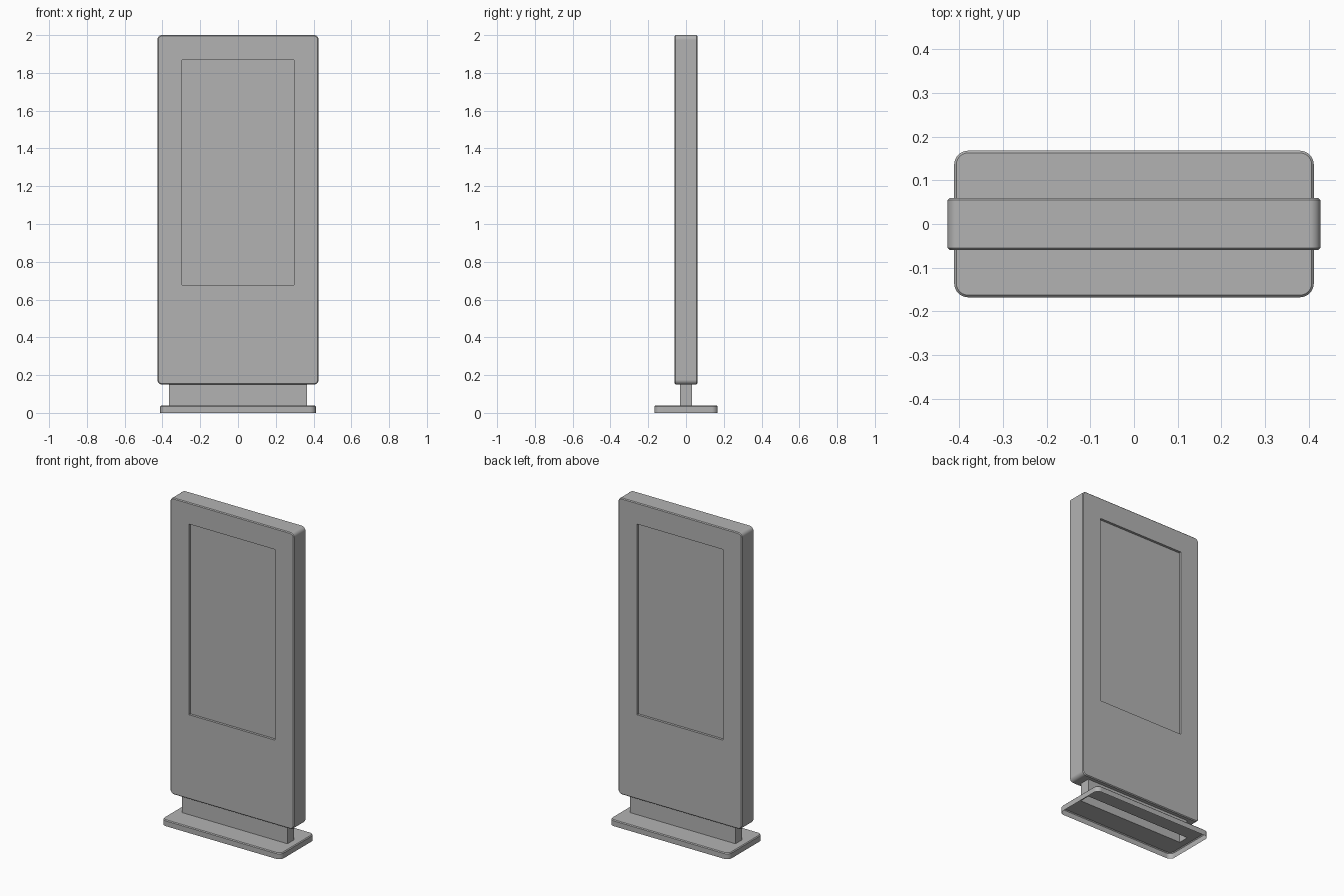
import bpy, bmesh
from math import radians
from mathutils import Matrix, Vector

if "Cube" in bpy.data.objects:
    bpy.data.objects.remove(bpy.data.objects["Cube"])

grey = bpy.data.materials.new("dark_grey")
grey.diffuse_color = (0.45, 0.45, 0.45, 1)
grey.use_nodes = True
grey.node_tree.nodes["Principled BSDF"].inputs["Base Color"].default_value = grey.diffuse_color


def add_box(bm, lo, hi):
    lo, hi = Vector(lo), Vector(hi)
    m = Matrix.Translation((lo + hi) / 2) @ Matrix.Diagonal((*(hi - lo), 1))
    bmesh.ops.create_cube(bm, size=1, matrix=m)


def round_edges(bm, test, radius, segments):
    edges = [e for e in bm.edges if test(e)]
    bmesh.ops.bevel(bm, geom=edges, offset=radius, segments=segments,
                    profile=0.5, affect='EDGES', clamp_overlap=True)


def along(axis):
    def test(e):
        d = (e.verts[1].co - e.verts[0].co).normalized()
        return abs(d[axis]) > 0.99
    return test


def on_level(axis, levels):
    return lambda e: any(all(abs(v.co[axis] - l) < 1e-5 for v in e.verts) for l in levels)


def finish(bm, name, smooth=True):
    me = bpy.data.meshes.new(name)
    bm.to_mesh(me)
    bm.free()
    me.materials.append(grey)
    ob = bpy.data.objects.new(name, me)
    bpy.context.collection.objects.link(ob)
    if smooth:
        bpy.ops.object.select_all(action='DESELECT')
        ob.select_set(True)
        bpy.context.view_layer.objects.active = ob
        bpy.ops.object.shade_smooth_by_angle(angle=radians(35))
    return ob


def keep_faces_flat(ob):
    mod = ob.modifiers.new("weighted_normals", 'WEIGHTED_NORMAL')
    mod.keep_sharp = True


NECK_X, NECK_Y = 0.365, 0.033
BASE_TOP, BODY_BOTTOM = 0.038, 0.15

# Base: rounded plate, hollow underneath, with a slot below the neck
bm = bmesh.new()
add_box(bm, (-0.412, -0.168, 0), (0.412, 0.168, BASE_TOP))
round_edges(bm, along(2), 0.032, 6)
round_edges(bm, on_level(2, [BASE_TOP]), 0.005, 1)
bm.normal_update()
bottom = [f for f in bm.faces if f.normal.z < -0.9]
top = max(bm.faces, key=lambda f: f.calc_area() if f.normal.z > 0.9 else 0)
rim = list(top.edges)
bmesh.ops.delete(bm, geom=bottom + [top], context='FACES_ONLY')
slot = [bm.verts.new((x, y, BASE_TOP)) for x, y in
        ((-NECK_X, -NECK_Y), (NECK_X, -NECK_Y), (NECK_X, NECK_Y), (-NECK_X, NECK_Y))]
rim += [bm.edges.new((slot[i], slot[(i + 1) % 4])) for i in range(4)]
bmesh.ops.triangle_fill(bm, edges=rim, use_beauty=True, normal=(0, 0, 1))
bmesh.ops.recalc_face_normals(bm, faces=bm.faces)
keep_faces_flat(finish(bm, "base"))

# Neck: open-ended sleeve between base and body
bm = bmesh.new()
add_box(bm, (-NECK_X, -NECK_Y, BASE_TOP), (NECK_X, NECK_Y, BODY_BOTTOM))
bm.normal_update()
bmesh.ops.delete(bm, geom=[f for f in bm.faces if abs(f.normal.z) > 0.9],
                 context='FACES_ONLY')
finish(bm, "neck", smooth=False)

# Body: upright slab with rounded corners and chamfered front and back rims
bm = bmesh.new()
add_box(bm, (-0.427, -0.06, BODY_BOTTOM), (0.427, 0.06, 2))
round_edges(bm, along(1), 0.025, 6)
round_edges(bm, on_level(1, [-0.06, 0.06]), 0.005, 1)
body = finish(bm, "body")

# Screen recesses on both faces
bm = bmesh.new()
for side in (-1, 1):
    y0, y1 = sorted((side * 0.045, side * 0.1))
    add_box(bm, (-0.297, y0, 0.677), (0.297, y1, 1.867))
cutter = finish(bm, "screen_cutter", smooth=False)
cutter.hide_render = True
cutter.display_type = 'WIRE'
cut = body.modifiers.new("screen_recess", 'BOOLEAN')
cut.operation = 'DIFFERENCE'
cut.solver = 'EXACT'
cut.object = cutter
keep_faces_flat(body)
